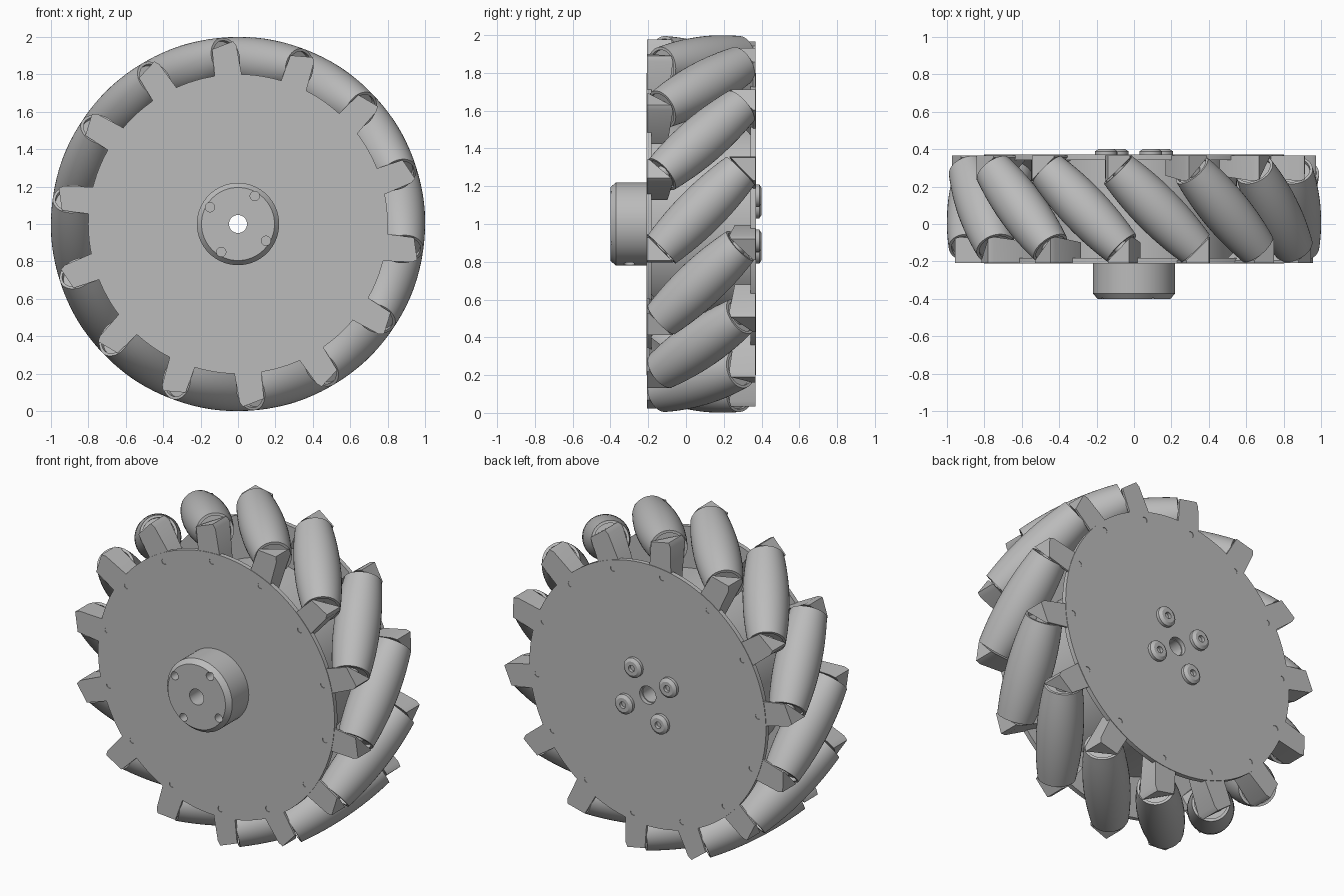
import bpy, bmesh
from math import radians, pi, sin, cos, sqrt
from mathutils import Matrix, Vector

cube = bpy.data.objects.get("Cube")
if cube:
    bpy.data.objects.remove(cube, do_unlink=True)

COUNT = 14                       # rollers around the rim
STEP = 2 * pi / COUNT
PHASE = radians(8)               # clockwise angle of the first roller from the top
MID = 0.08                       # y of the wheel's middle plane
HALF = 0.29                      # half width of the wheel
AXLE_R = 0.87                    # wheel axis to roller centre
ROLLER_HALF = 0.295
CENTRE = Matrix.Translation((0, 0, 1))

grey = bpy.data.materials.new("light grey")
grey.use_nodes = True
colour = (0.5, 0.5, 0.5, 1)
grey.diffuse_color = colour
grey.node_tree.nodes["Principled BSDF"].inputs["Base Color"].default_value = colour

made = []


def finish(name, bm, matrix):
    bmesh.ops.recalc_face_normals(bm, faces=bm.faces)
    mesh = bpy.data.meshes.new(name)
    bm.to_mesh(mesh)
    bm.free()
    mesh.materials.append(grey)
    mesh.transform(matrix)
    obj = bpy.data.objects.new(name, mesh)
    bpy.context.collection.objects.link(obj)
    made.append(obj)
    return obj


def lathe(name, profile, matrix, steps=48, closed=True):
    """Turn a profile of (radius, y) points about the y axis."""
    bm = bmesh.new()
    verts = [bm.verts.new((r, y, 0)) for r, y in profile]
    pairs = list(zip(verts, verts[1:]))
    if closed:
        pairs.append((verts[-1], verts[0]))
    edges = [bm.edges.new(p) for p in pairs]
    bmesh.ops.spin(bm, geom=verts + edges, cent=(0, 0, 0), axis=(0, 1, 0),
                   angle=2 * pi, steps=steps, use_merge=True)
    bmesh.ops.remove_doubles(bm, verts=bm.verts, dist=1e-5)
    return finish(name, bm, matrix)


def rod(bm, place, radius, length):
    """Add a cylinder along the local y axis."""
    bmesh.ops.create_cone(bm, cap_ends=True, segments=16, radius1=radius, radius2=radius,
                          depth=length, matrix=place @ Matrix.Rotation(pi / 2, 4, 'X'))


def around(angle, radius, y):
    """Place on a circle; the angle runs clockwise from the top."""
    return CENTRE @ Matrix.Rotation(angle, 4, 'Y') @ Matrix.Translation((0, y, radius))


def drill(obj, bm):
    cutter = finish("hole_cutter", bm, Matrix())
    made.remove(cutter)
    cutter.hide_render = True
    mod = obj.modifiers.new("holes", 'BOOLEAN')
    mod.object, mod.operation, mod.solver = cutter, 'DIFFERENCE', 'EXACT'
    bpy.context.view_layer.objects.active = obj
    bpy.ops.object.modifier_apply(modifier=mod.name)
    bpy.data.objects.remove(cutter, do_unlink=True)


# Side plates with a ring of small bolt holes
for name, side in (("front_plate", -1), ("back_plate", 1)):
    outer, inner = MID + side * HALF, MID + side * (HALF - 0.028)
    plate = lathe(name, [(0.055, outer), (0.8, outer), (0.8, inner), (0.055, inner)],
                  CENTRE, 112)
    holes = bmesh.new()
    for i in range(COUNT):
        rod(holes, around(PHASE + i * STEP - side * radians(15.5), 0.75, outer), 0.018, 0.04)
    drill(plate, holes)

# Drum joining the plates
lathe("inner_drum", [(0.05, MID - 0.265), (0.55, MID - 0.265),
                     (0.55, MID + 0.265), (0.05, MID + 0.265)], CENTRE, 64)

# Front hub with chamfered rim, bolt holes and a set screw hole
hub = lathe("hub", [(0.048, -0.4), (0.195, -0.4), (0.22, -0.37),
                    (0.22, -0.205), (0.048, -0.205)], CENTRE, 64)
holes = bmesh.new()
bolt_angles = [radians(31 + 90 * i) for i in range(4)]
for a in bolt_angles:
    rod(holes, around(a, 0.174, -0.4), 0.025, 0.12)
rod(holes, around(radians(165), 0.22, -0.3) @ Matrix.Rotation(pi / 2, 4, 'X'), 0.03, 0.1)
drill(hub, holes)

# Button head screws on the back
for i, a in enumerate(bolt_angles):
    lathe("back_screw_%d" % (i + 1),
          [(0, 0.01), (0.02, 0.01), (0.02, 0.03), (0.042, 0.03),
           (0.06, 0.018), (0.06, -0.005), (0, -0.005)],
          around(a, 0.174, MID + HALF), 24, closed=False)

# Barrel roller profile: its outer edge follows the wheel's unit circle
barrel = []
for k in range(13):
    s = ROLLER_HALF * (k / 6 - 1)
    barrel.append((1 - sqrt(AXLE_R ** 2 + s * s / 2), s))
e, cup = ROLLER_HALF, 0.09
barrel = ([(0, -e - 0.015), (0.04, -e - 0.015), (0.04, 0.02 - e), (cup, 0.02 - e), (cup, -e)]
          + barrel + [(cup, e), (cup, e - 0.02), (0.04, e - 0.02), (0.04, e + 0.015), (0, e + 0.015)])

# Tab outline as (radial, sideways) points
outline = [(0.72, 0.077), (0.813, 0.08), (0.939, 0.086),
           (0.976, -0.029), (0.95, -0.045), (0.72, -0.074)]
lean = radians(14.5)


def tab(name, matrix):
    """Wedge whose inner face is square to the roller axis."""
    bm = bmesh.new()
    for r, t in outline:
        x = r * sin(lean) - t * cos(lean)
        z = r * cos(lean) + t * sin(lean)
        bm.verts.new((x, 0.003 - HALF, z))
        bm.verts.new((x, max(x - 0.43, 0.015 - HALF), z))
    hull = bmesh.ops.convex_hull(bm, input=bm.verts)
    loose = [v for v in hull["geom_interior"] if isinstance(v, bmesh.types.BMVert)]
    bmesh.ops.delete(bm, geom=loose, context='VERTS')
    bmesh.ops.dissolve_limit(bm, angle_limit=0.01, verts=bm.verts, edges=bm.edges)
    finish(name, bm, matrix)


# Rollers at 45 degrees, each held by a front and a back tab
for i in range(COUNT):
    frame = CENTRE @ Matrix.Rotation(PHASE + i * STEP, 4, 'Y') @ Matrix.Translation((0, MID, 0))
    tilt = Matrix.Translation((0, 0, AXLE_R)) @ Matrix.Rotation(pi / 4, 4, 'Z')
    lathe("roller_%d" % (i + 1), barrel, frame @ tilt, 40, closed=False)
    tab("front_tab_%d" % (i + 1), frame)
    tab("back_tab_%d" % (i + 1), frame @ Matrix.Rotation(pi, 4, 'Z'))

# Smooth the round surfaces, keep the edges sharp
bpy.ops.object.select_all(action='DESELECT')
for obj in made:
    obj.select_set(True)
bpy.context.view_layer.objects.active = made[0]
bpy.ops.object.shade_smooth_by_angle(angle=radians(30))
